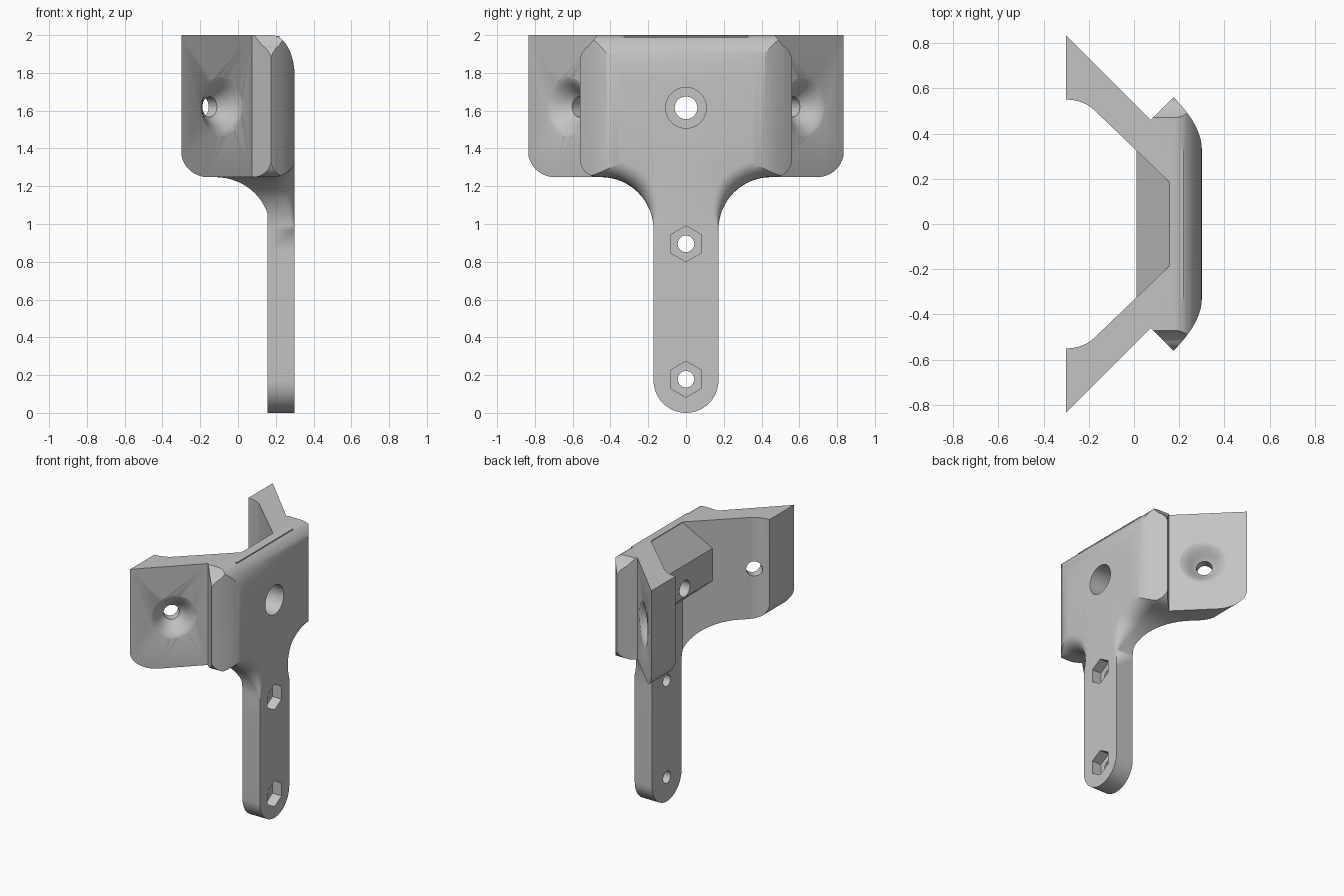
import bpy, bmesh, math
from mathutils import Vector

if "Cube" in bpy.data.objects:
    bpy.data.objects.remove(bpy.data.objects["Cube"])

grey = bpy.data.materials.new("light grey")
grey.diffuse_color = (0.55, 0.55, 0.55, 1)
grey.use_nodes = True
grey.node_tree.nodes["Principled BSDF"].inputs["Base Color"].default_value = grey.diffuse_color


def make(name, rings):
    """Solid from a stack of rings, capped at both ends."""
    bm = bmesh.new()
    vs = [[bm.verts.new(p) for p in r] for r in rings]
    n = len(vs[0])
    for a, b in zip(vs, vs[1:]):
        for i in range(n):
            j = (i + 1) % n
            bm.faces.new((a[i], a[j], b[j], b[i]))
    bm.faces.new(vs[0][::-1])
    bm.faces.new(vs[-1])
    bmesh.ops.remove_doubles(bm, verts=bm.verts, dist=1e-5)
    bmesh.ops.recalc_face_normals(bm, faces=bm.faces)
    me = bpy.data.meshes.new(name)
    bm.to_mesh(me)
    bm.free()
    ob = bpy.data.objects.new(name, me)
    bpy.context.collection.objects.link(ob)
    me.materials.append(grey)
    return ob


def lathe(name, origin, axis, profile, n=40):
    """Turned cutter; profile is (radius, height along axis)."""
    q = Vector(axis).to_track_quat('Z', 'Y')
    rings = []
    for r, h in profile:
        rings.append([Vector(origin) + q @ Vector((r * math.cos(a), r * math.sin(a), h))
                      for a in (math.pi / 2 + 2 * math.pi * i / n for i in range(n))])
    return make(name, rings)


def combine(body, tool, op):
    m = body.modifiers.new(op, 'BOOLEAN')
    m.operation, m.object, m.solver = op, tool, 'EXACT'
    bpy.context.view_layer.objects.active = body
    bpy.ops.object.modifier_apply(modifier=m.name)
    bpy.data.objects.remove(tool)


def bezier(a, b, c, n=10):
    a, b, c = Vector(a), Vector(b), Vector(c)
    return [tuple(a * (1 - t) ** 2 + b * 2 * t * (1 - t) + c * t * t
                  for t in [i / n])[0] for i in range(n + 1)]


def arc(cx, cy, r, a0, a1, n=12):
    return [(cx + r * math.cos(math.radians(a0 + (a1 - a0) * i / n)),
             cy + r * math.sin(math.radians(a0 + (a1 - a0) * i / n))) for i in range(n + 1)]


# Plan outline: two angled wings joined by the rounded back pad
half = [Vector((.157, .185))]
half += bezier((-.17, .498), (-.22, .55), (-.30, .55))
half += [Vector((-.30, .835)), Vector((.075, .46))]
half += bezier((.175, .56), (.30, .435), (.30, .33), 12)
plan = half + [Vector((p.x, -p.y)) for p in reversed(half)]
bracket = make("mounting_bracket", [[(p.x, p.y, z) for p in plan] for z in (-.1, 2.1)])

# Side outline (y, z, edge rounding y/z, rounding depth): stem flaring into the head
side = []
for y, z in arc(0, .172, .172, -90, 0, 14):
    side.append((y, z, 0, 0, 0))
side.append((.172, .85, 0, 0, 0))
for y, z in arc(.45, .97, .278, 180, 90, 16):
    t = min(1, max(0, (z - .97) / .2))
    nx, nz = (y - .45) / .278, (z - .97) / .278
    side.append((y, z, nx * .10 * t, nz * .10 * t, .12 * t))
side += [(.9, 1.248, 0, .10, .12), (.9, 2, 0, -.22, .12)]
side += [(-y, z, -dy, dz, dx) for y, z, dy, dz, dx in reversed(side) if y > 1e-4]
rings = [[(-.5, y, z) for y, z, *_ in side]]
for k in range(9):
    a = math.pi / 2 * k / 8
    c, s = 1 - math.cos(a), 1 - math.sin(a)
    rings.append([(.30 - dx * s, y + dy * c, z + dz * c) for y, z, dy, dz, dx in side])
combine(bracket, make("head_and_stem_shape", rings), 'INTERSECT')

# Raised boss between the wings
boss = [(.157, 1.995), (.01, 1.79), (.01, 1.55), (.157, 1.42), (.22, 1.42), (.22, 1.995)]
combine(bracket, make("boss", [[(x, y, z) for x, z in boss] for y in (-.329, .329)]), 'UNION')

for s in (-1, 1):
    # Rounded lower corner of each wing tip
    tip = arc(-.16, 1.39, .142, 180, 270) + [(-.16, 1.1), (-.5, 1.1), (-.5, 1.39)]
    combine(bracket, make("tip_cutter", [[(x, s * y, z) for x, z in tip] for y in (.5, 1)]),
            'DIFFERENCE')
    # Rounded corners of the pad rim
    low = arc(.465, 1.345, .097, 0, -90) + [(.465, 1.1), (.7, 1.1), (.7, 1.345)]
    top = arc(.465, 1.86, .097, 0, 60) + [(.47, 2.0), (.47, 2.2), (.7, 2.2), (.7, 1.86)]
    for prof in (low, top):
        combine(bracket, make("rim_cutter", [[(x, s * y, z) for y, z in prof]
                                             for x in (.081, .5)]), 'DIFFERENCE')
    # Dished screw hole through each wing
    dish = [(.054, -.4), (.054, -.085), (.066, -.076), (.085, -.057), (.105, -.036),
            (.125, -.018), (.14, -.007), (.158, 0), (.158, .06)]
    combine(bracket, lathe("wing_hole", (-.09, s * .625, 1.62), (1, s, 0), dish), 'DIFFERENCE')

# Counterbored hole through the boss
bore = [(.06, -.6), (.06, -.15), (.108, -.15), (.108, .1)]
combine(bracket, lathe("centre_hole", (.30, 0, 1.615), (1, 0, 0), bore), 'DIFFERENCE')

# Stem holes with hexagonal nut pockets
for z in (.178, .895):
    combine(bracket, lathe("stem_hole", (.3, 0, z), (1, 0, 0), [(.044, -.4), (.044, .1)], 32),
            'DIFFERENCE')
    combine(bracket, lathe("nut_pocket", (.3, 0, z), (1, 0, 0), [(.095, -.075), (.095, .1)], 6),
            'DIFFERENCE')

bpy.ops.object.select_all(action='DESELECT')
bracket.select_set(True)
bpy.context.view_layer.objects.active = bracket
bpy.ops.object.shade_smooth_by_angle(angle=math.radians(30))
